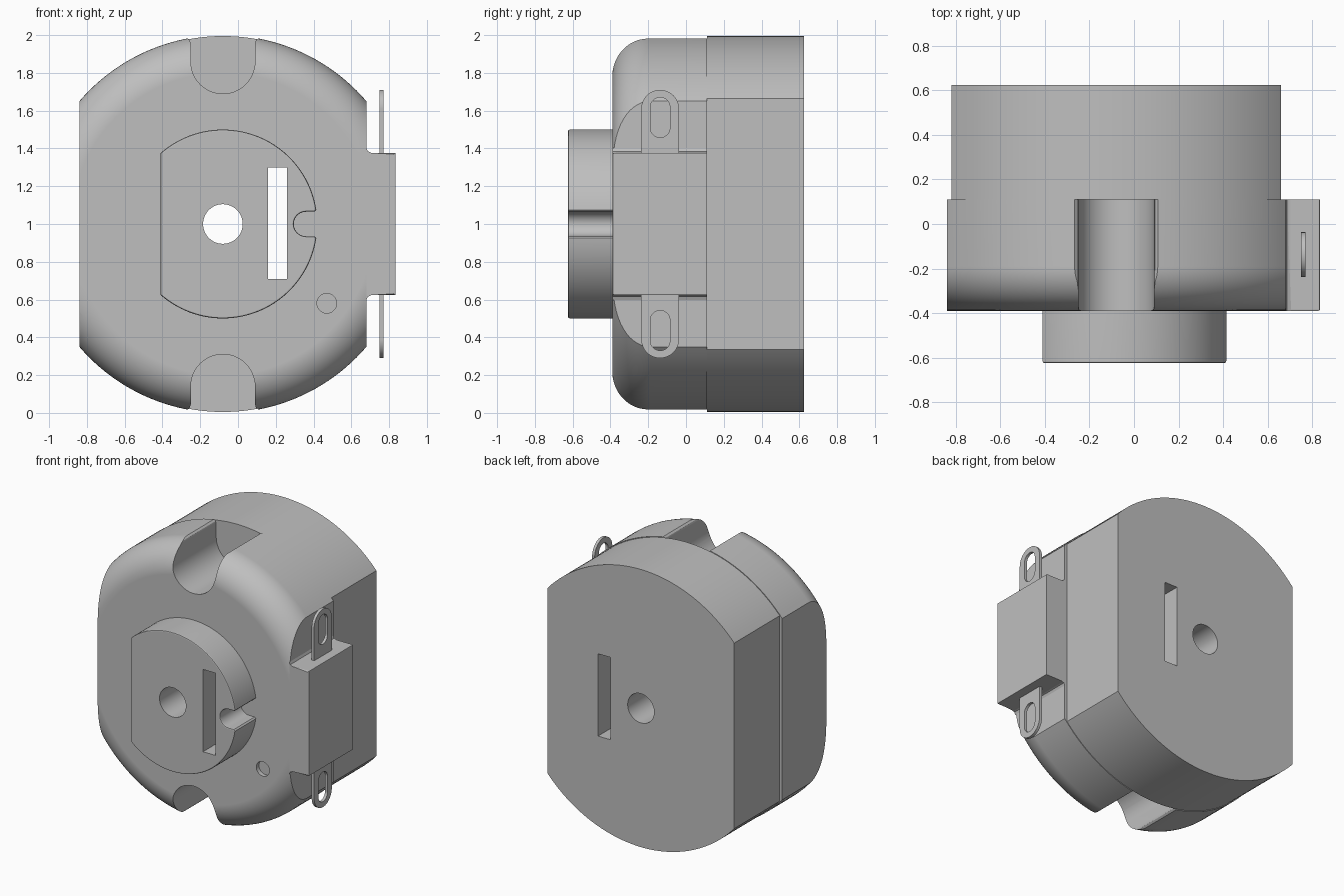
import bpy, bmesh
from math import sin, cos, pi, asin, acos, radians

if "Cube" in bpy.data.objects:
    bpy.data.objects.remove(bpy.data.objects["Cube"], do_unlink=True)

CX, CZ = -0.08, 1.0                      # main axis, running along y
FRONT, SEAM, BACK = -0.39, 0.11, 0.625   # depth of the two housings

grey = bpy.data.materials.new("plain_grey")
grey.use_nodes = True
COLOUR = (0.52, 0.52, 0.52, 1)
grey.diffuse_color = COLOUR
for node in grey.node_tree.nodes:
    if node.type == 'BSDF_PRINCIPLED':
        node.inputs["Base Color"].default_value = COLOUR


def arc(cx, cz, r, start, end, n):
    """Points on an arc, angles in radians."""
    angles = [start + (end - start) * i / n for i in range(n + 1)]
    return [(cx + r * cos(a), cz + r * sin(a)) for a in angles]


def make_object(name, bm):
    bmesh.ops.recalc_face_normals(bm, faces=bm.faces)
    mesh = bpy.data.meshes.new(name)
    bm.to_mesh(mesh)
    bm.free()
    mesh.materials.append(grey)
    obj = bpy.data.objects.new(name, mesh)
    bpy.context.scene.collection.objects.link(obj)
    return obj


def prism(name, points, a, b, axis='Y', round_if=None, radius=0.01):
    """Extrude an outline from a to b; edges whose midpoint passes round_if are rounded."""
    bm = bmesh.new()
    place = (lambda u, z: (u, a, z)) if axis == 'Y' else (lambda u, z: (a, u, z))
    face = bm.faces.new([bm.verts.new(place(u, z)) for u, z in points])
    ext = bmesh.ops.extrude_face_region(bm, geom=[face], use_keep_orig=True)
    moved = [v for v in ext["geom"] if isinstance(v, bmesh.types.BMVert)]
    shift = (0, b - a, 0) if axis == 'Y' else (b - a, 0, 0)
    bmesh.ops.translate(bm, verts=moved, vec=shift)
    bmesh.ops.recalc_face_normals(bm, faces=bm.faces)
    if round_if:
        edges = [e for e in bm.edges if round_if((e.verts[0].co + e.verts[1].co) / 2)]
        bmesh.ops.bevel(bm, geom=edges, offset=radius, segments=2, profile=0.5,
                        affect='EDGES', clamp_overlap=True)
    return make_object(name, bm)


def fill_open(bm):
    bmesh.ops.holes_fill(bm, edges=[e for e in bm.edges if e.is_boundary], sides=0)


def housing(name, profile, half_width):
    """Turn a (radius, y) profile about the main axis and slice off both sides."""
    bm = bmesh.new()
    verts = [bm.verts.new((CX, y, CZ + r)) for r, y in profile]
    edges = [bm.edges.new(pair) for pair in zip(verts, verts[1:])]
    bmesh.ops.spin(bm, geom=verts + edges, cent=(CX, 0, CZ), axis=(0, 1, 0),
                   dvec=(0, 0, 0), angle=2 * pi, steps=160)
    bmesh.ops.remove_doubles(bm, verts=bm.verts, dist=0.0001)
    fill_open(bm)
    for side in (-1, 1):
        bmesh.ops.bisect_plane(bm, geom=bm.verts[:] + bm.edges[:] + bm.faces[:],
                               dist=0.0001, plane_co=(CX + side * half_width, 0, 0),
                               plane_no=(side, 0, 0), clear_outer=True)
        fill_open(bm)
    return make_object(name, bm)


def cut(obj, cutters):
    bpy.context.view_layer.objects.active = obj
    for cutter in cutters:
        mod = obj.modifiers.new("cut", 'BOOLEAN')
        mod.operation, mod.solver, mod.object = 'DIFFERENCE', 'EXACT', cutter
        bpy.ops.object.modifier_apply(modifier=mod.name)


# Housings: front one with a rounded rim, rear one plain
rim = arc(0.8, FRONT + 0.2, 0.2, -pi / 2, 0, 14)
front_housing = housing("front_housing", rim + [(1.0, SEAM)], 0.76)
rear_housing = housing("rear_housing", [(0.995, SEAM), (0.995, BACK)], 0.74)

# Raised boss with a flat side and a round-ended notch
BOSS_R, NOTCH_R = 0.5, 0.065
lip, flat = asin(0.075 / BOSS_R), acos(-0.33 / BOSS_R)
outline = arc(CX, CZ, BOSS_R, lip, flat, 48)
outline += arc(CX, CZ, BOSS_R, -flat, -lip, 48)
outline += [(CX + 0.485, CZ - NOTCH_R)]
outline += arc(CX + 0.44, CZ, NOTCH_R, 1.5 * pi, 0.5 * pi, 12)
outline += [(CX + 0.485, CZ + NOTCH_R)]
boss = prism("boss", outline, -BACK, FRONT + 0.02,
             round_if=lambda m: m.y < -BACK + 0.001)

# Terminal block with small fillets where it meets the housing
SIDE, OUT, HALF = 0.68, 0.835, 0.377
upper = [(SIDE, HALF + 0.025), (SIDE + 0.007, HALF + 0.008), (SIDE + 0.025, HALF), (OUT, HALF)]
block_outline = [(x, CZ + z) for x, z in upper] + [(x, CZ - z) for x, z in reversed(upper)]
terminal_block = prism(
    "terminal_block", block_outline, FRONT, SEAM,
    round_if=lambda m: m.x > OUT - 0.001 and m.y < SEAM - 0.001
    or m.y < FRONT + 0.001 and m.x > SIDE + 0.03)

# Terminal tabs with slotted eyes
TAB_Y = -0.137
tabs, helpers = [], []
for name, s in (("upper", 1), ("lower", -1)):
    def stadium(r, inner, outer):
        pts = arc(TAB_Y, outer, r, 0, pi, 20) + arc(TAB_Y, inner, r, pi, 2 * pi, 20)
        return [(y, CZ + s * z) for y, z in pts]
    end = arc(TAB_Y, 0.61, 0.1, 0, pi, 24) + [(TAB_Y - 0.1, 0.3), (TAB_Y + 0.1, 0.3)]
    tab = prism(name + "_terminal", [(y, CZ + s * z) for y, z in end], 0.75, 0.77, 'X')
    eye = prism(name + "_eye_cutter", stadium(0.052, 0.51, 0.618), 0.7, 0.82, 'X')
    cut(tab, [eye])
    tabs.append(tab)
    helpers.append(eye)

# Shaft hole and rectangular slot through the whole depth
shaft = prism("shaft_cutter", arc(CX, CZ, 0.105, 0, 2 * pi * 47 / 48, 47), -1, 1)
slot = prism("slot_cutter", [(0.16, 0.71), (0.26, 0.71), (0.26, 1.3), (0.16, 1.3)], -1, 1)
dimple = prism("dimple_cutter", arc(0.47, 0.58, 0.052, 0, 2 * pi * 31 / 32, 31),
               -0.5, FRONT + 0.03)

# U-shaped mounting channels, flared at the mouth
flare = [(0.17, 0.955), (0.175, 0.972), (0.19, 0.985), (0.2, 1.1)]
channel = arc(0, 0.86, 0.17, pi, 2 * pi, 28) + flare + [(-x, z) for x, z in reversed(flare)]
channel = [p for i, p in enumerate(channel) if p not in channel[:i]]
channels = [prism("channel_cutter", [(CX + x, CZ + s * z) for x, z in channel], -1, SEAM + 0.05)
            for s in (1, -1)]

cut(front_housing, channels + [shaft, slot, dimple])
cut(rear_housing, [shaft, slot])
cut(boss, [shaft, slot])
for helper in helpers + channels + [shaft, slot, dimple]:
    bpy.data.objects.remove(helper, do_unlink=True)

# Smooth curves, crisp edges
for obj in [front_housing, rear_housing, boss, terminal_block] + tabs:
    bpy.ops.object.select_all(action='DESELECT')
    obj.select_set(True)
    bpy.context.view_layer.objects.active = obj
    bpy.ops.object.shade_smooth_by_angle(angle=radians(30))
    obj.modifiers.new("even_normals", 'WEIGHTED_NORMAL').keep_sharp = True
